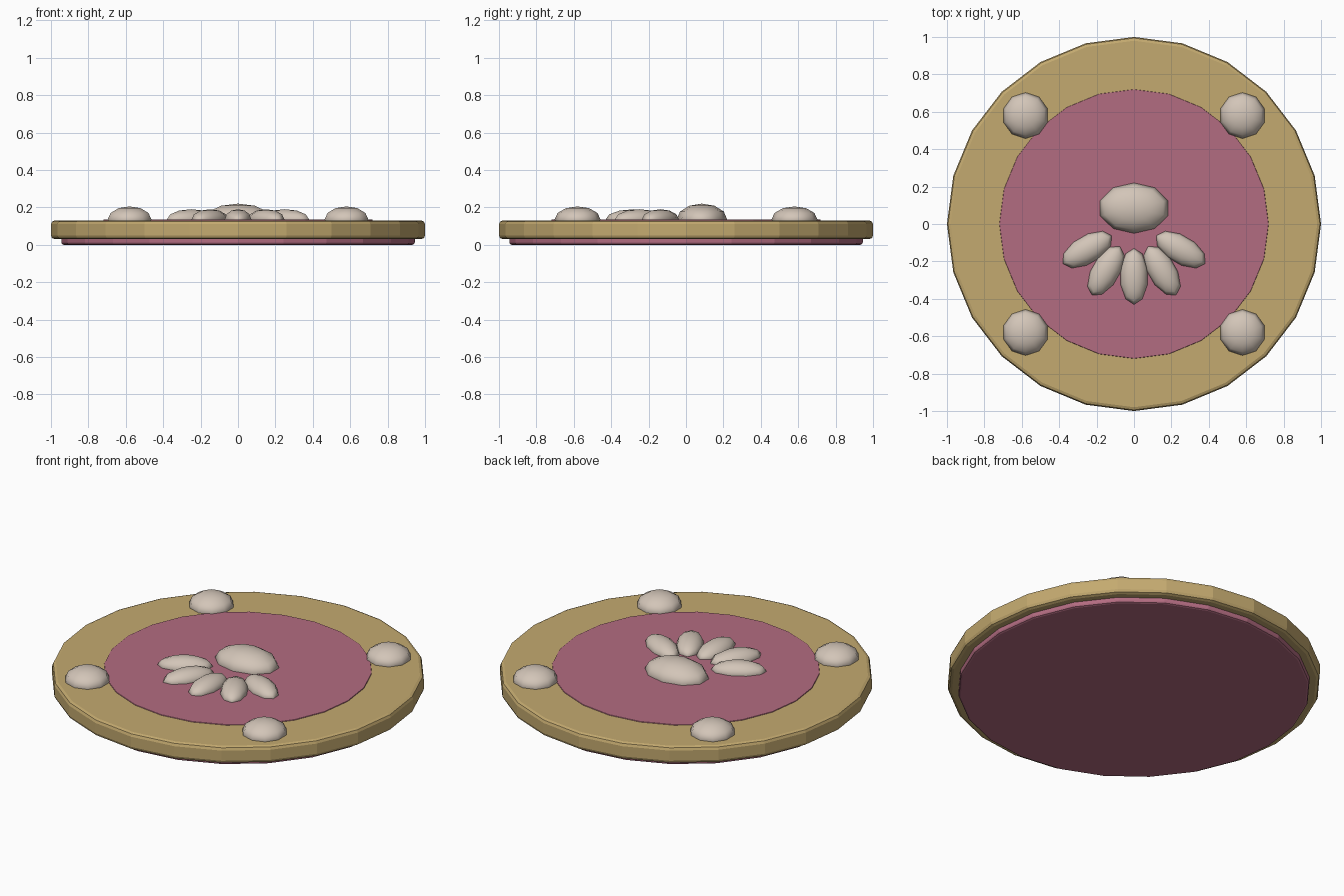
import bpy
from math import radians

cube = bpy.data.objects.get("Cube")
if cube:
    bpy.data.objects.remove(cube, do_unlink=True)


def material(name, rgb):
    m = bpy.data.materials.new(name)
    m.use_nodes = True
    m.diffuse_color = (*rgb, 1)
    m.node_tree.nodes["Principled BSDF"].inputs["Base Color"].default_value = (*rgb, 1)
    return m


gold = material("warm gold", (0.55, 0.40, 0.16))
rose = material("dusty rose", (0.45, 0.15, 0.22))
bone = material("pale bone", (0.65, 0.56, 0.48))


def finish(name, mat):
    ob = bpy.context.object
    ob.name = name
    ob.data.materials.append(mat)
    return ob


def disc(name, radius, bottom, top, bevel, mat):
    """24-sided disc with softened rims."""
    bpy.ops.mesh.primitive_cylinder_add(vertices=24, radius=radius, depth=top - bottom,
                                        location=(0, 0, (top + bottom) / 2))
    ob = finish(name, mat)
    mod = ob.modifiers.new("rim", "BEVEL")
    mod.width = bevel
    mod.segments = 2
    mod.limit_method = "ANGLE"
    mod.angle_limit = radians(40)
    return ob


def pebble(name, x, y, size, turn=0):
    """Flattened low-poly ball half sunk into the plate."""
    bpy.ops.mesh.primitive_uv_sphere_add(segments=10, ring_count=6, radius=1,
                                         location=(x, y, 0.135), rotation=(0, 0, radians(turn)))
    ob = finish(name, bone)
    ob.scale = size
    bpy.ops.object.shade_smooth()
    return ob


# Stacked plates
disc("base_plate", 0.945, 0.0, 0.06, 0.012, rose)
disc("outer_plate", 1.0, 0.03, 0.13, 0.02, gold)
disc("inner_plate", 0.72, 0.06, 0.135, 0.004, rose)

# Palm pad and fan of five toes
pebble("palm_pad", 0, 0.085, (0.19, 0.135, 0.085))
pebble("middle_toe", 0, -0.28, (0.075, 0.15, 0.055))
for side, label in ((1, "left"), (-1, "right")):
    pebble(label + "_inner_toe", side * 0.15, -0.25, (0.075, 0.15, 0.055), side * 30)
    pebble(label + "_outer_toe", side * 0.25, -0.137, (0.075, 0.15, 0.055), side * 60)

# Rim studs
for sx, lx in ((1, "left"), (-1, "right")):
    for sy, ly in ((-1, "front"), (1, "back")):
        pebble(f"{ly}_{lx}_stud", sx * 0.58, sy * 0.58, (0.123, 0.123, 0.07))
